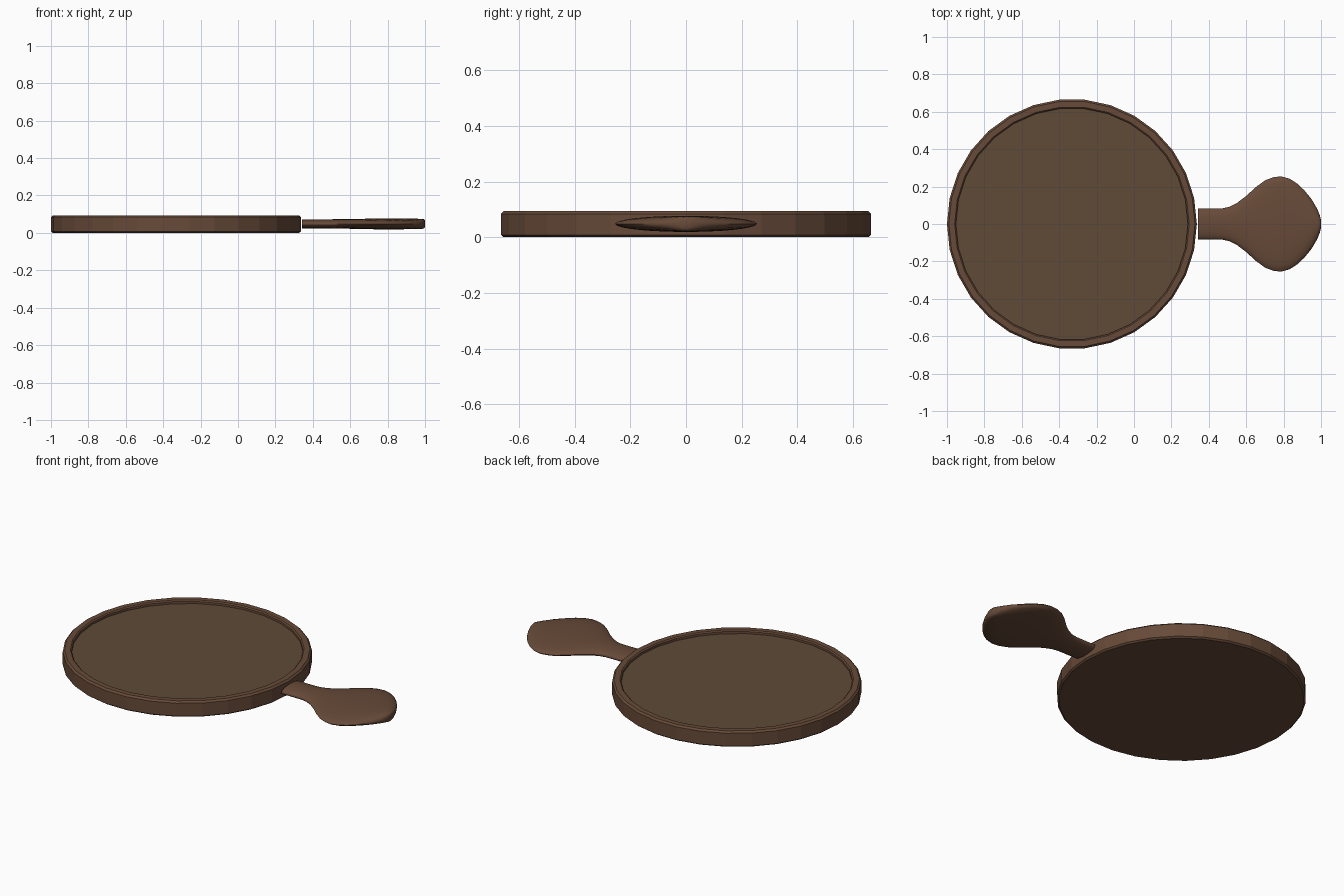
import bpy, math

if "Cube" in bpy.data.objects:
    bpy.data.objects.remove(bpy.data.objects["Cube"])


def material(name, color):
    m = bpy.data.materials.new(name)
    m.diffuse_color = (*color, 1)
    m.use_nodes = True
    m.node_tree.nodes["Principled BSDF"].inputs["Base Color"].default_value = m.diffuse_color
    return m


wood = material("brown wood", (0.135, 0.069, 0.040))
inlay = material("dull brown", (0.115, 0.069, 0.038))


def loft(name, rings, mat):
    """Skin equal-length rings of points and cap both ends."""
    n = len(rings[0])
    verts = [p for r in rings for p in r]
    faces = [tuple(reversed(range(n)))]
    for i in range(len(rings) - 1):
        for j in range(n):
            k = (j + 1) % n
            faces.append((i * n + j, i * n + k, (i + 1) * n + k, (i + 1) * n + j))
    faces.append(tuple(range((len(rings) - 1) * n, len(rings) * n)))
    me = bpy.data.meshes.new(name)
    me.from_pydata(verts, [], faces)
    me.materials.append(mat)
    ob = bpy.data.objects.new(name, me)
    bpy.context.collection.objects.link(ob)
    return ob


# Round tray: radius, height from the underside to the sunken floor
CX, SIDES = -0.332, 30
profile = [(0.658, 0.0), (0.668, 0.008), (0.668, 0.084), (0.658, 0.094),
           (0.627, 0.094), (0.620, 0.088), (0.620, 0.075)]
tray = loft("tray", [[(CX + r * math.cos(math.tau * j / SIDES),
                       r * math.sin(math.tau * j / SIDES), z)
                      for j in range(SIDES)] for r, z in profile], wood)
tray.data.materials.append(inlay)
tray.data.polygons[-1].material_index = 1

# Paddle handle: x, half width, half thickness
sections = [(0.342, 0.083, 0.024), (0.42, 0.083, 0.024), (0.475, 0.084, 0.024),
            (0.51, 0.092, 0.025), (0.55, 0.112, 0.025), (0.60, 0.150, 0.026),
            (0.65, 0.196, 0.027), (0.70, 0.233, 0.028), (0.745, 0.250, 0.029),
            (0.785, 0.255, 0.029), (0.83, 0.243, 0.029), (0.87, 0.218, 0.029),
            (0.91, 0.181, 0.028), (0.95, 0.132, 0.028), (0.98, 0.080, 0.027),
            (0.994, 0.045, 0.025), (1.0, 0.020, 0.018)]
handle = loft("handle", [[(x, w * math.cos(math.tau * j / 24),
                           0.048 + t * math.sin(math.tau * j / 24))
                          for j in range(24)] for x, w, t in sections], wood)
bpy.ops.object.select_all(action='DESELECT')
handle.select_set(True)
bpy.context.view_layer.objects.active = handle
bpy.ops.object.shade_smooth_by_angle(angle=math.radians(50))
